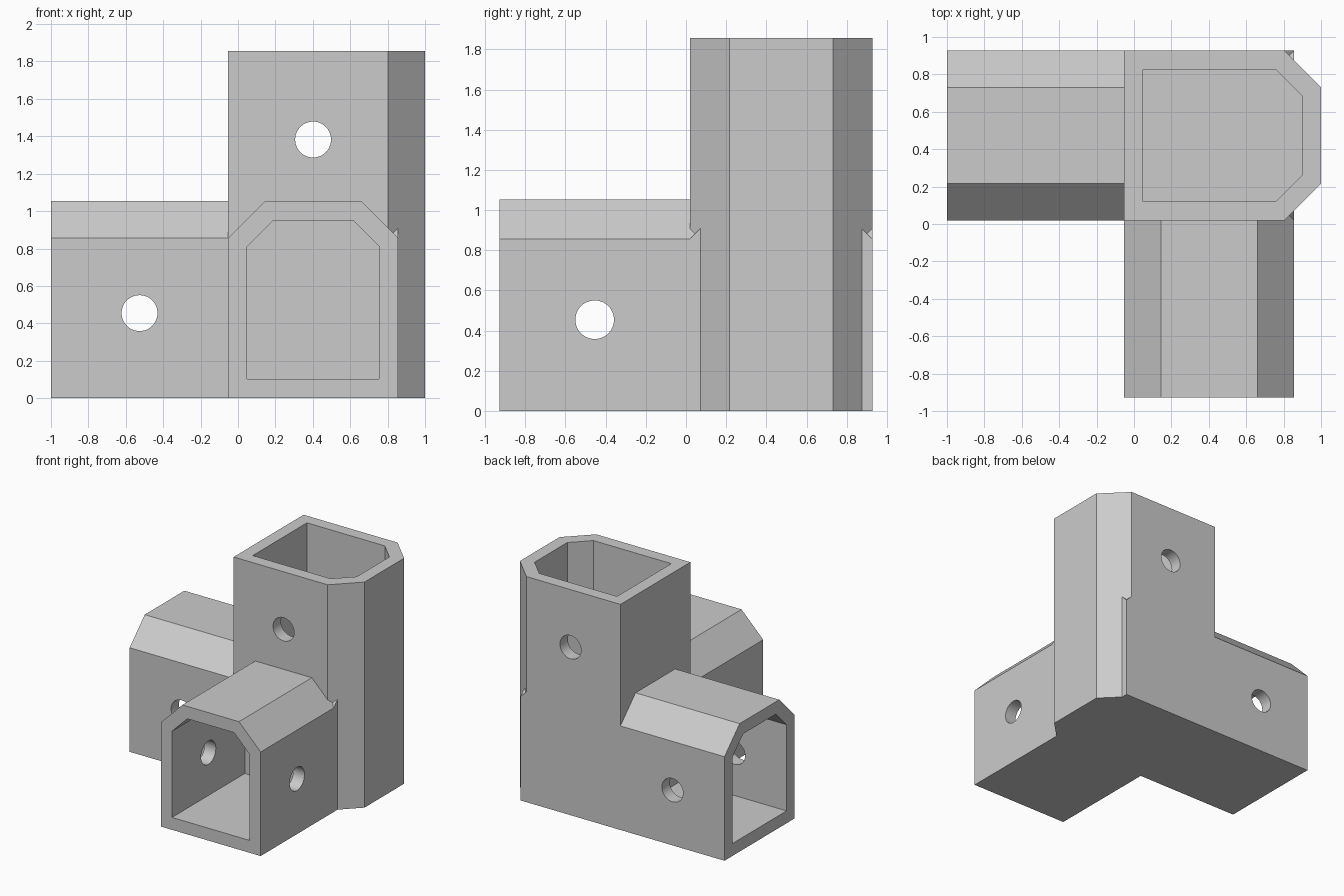
import bpy, bmesh
from mathutils import Vector

cube = bpy.data.objects.get("Cube")
if cube:
    bpy.data.objects.remove(cube, do_unlink=True)

# Shared sizes of the three identical square-tube sockets
WIDTH, HEIGHT, DEPTH = 0.909, 1.053, 0.947
WALL, HOLE_RADIUS = 0.102, 0.096
X0, Y0 = DEPTH - 1, DEPTH - 0.928      # inner corner of the joint
TOP = WIDTH + DEPTH

grey = bpy.data.materials.new("plain grey")
grey.use_nodes = True
colour = (0.6, 0.6, 0.6, 1)
grey.diffuse_color = colour
grey.node_tree.nodes["Principled BSDF"].inputs["Base Color"].default_value = colour


def prism(name, profile, t0, t1, place):
    """Extrude a (u, v) profile from t0 to t1, placed into model axes."""
    bm = bmesh.new()
    ends = [[bm.verts.new(place(u, v, t)) for u, v in profile] for t in (t0, t1)]
    bm.faces.new(ends[0])
    bm.faces.new(ends[1])
    n = len(profile)
    for i in range(n):
        j = (i + 1) % n
        bm.faces.new((ends[0][i], ends[0][j], ends[1][j], ends[1][i]))
    bmesh.ops.recalc_face_normals(bm, faces=bm.faces)
    mesh = bpy.data.meshes.new(name)
    bm.to_mesh(mesh)
    bm.free()
    mesh.materials.append(grey)
    obj = bpy.data.objects.new(name, mesh)
    bpy.context.collection.objects.link(obj)
    return obj


def outline(u0, v0, inset, c):
    """Rectangle with both corners on the far v side cut off."""
    a, b = u0 + inset, u0 + WIDTH - inset
    lo, hi = v0 + inset, v0 + HEIGHT - inset
    return [(a, lo), (b, lo), (b, hi - c), (b - c, hi), (a + c, hi), (a, hi - c)]


def drill(name, centre, axis):
    """Round cutter that passes through both walls of a socket."""
    bm = bmesh.new()
    bmesh.ops.create_cone(bm, cap_ends=True, segments=48, radius1=HOLE_RADIUS,
                          radius2=HOLE_RADIUS, depth=WIDTH + 0.1)
    turn = Vector((0, 0, 1)).rotation_difference(Vector(axis)).to_matrix()
    bmesh.ops.rotate(bm, verts=bm.verts, matrix=turn)
    bmesh.ops.translate(bm, verts=bm.verts, vec=centre)
    mesh = bpy.data.meshes.new(name)
    bm.to_mesh(mesh)
    bm.free()
    mesh.materials.append(grey)
    obj = bpy.data.objects.new(name, mesh)
    bpy.context.collection.objects.link(obj)
    return obj


def combine(target, tool, operation):
    """Apply a boolean and discard the tool."""
    bpy.context.view_layer.objects.active = target
    mod = target.modifiers.new(operation, "BOOLEAN")
    mod.operation, mod.object, mod.solver = operation, tool, "EXACT"
    bpy.ops.object.modifier_apply(modifier=mod.name)
    bpy.data.objects.remove(tool, do_unlink=True)


# Each arm: name, axis mapping, profile origin, open end, closed end, far end of block
arms = [
    ("front", lambda u, v, t: (u, t, v), X0, 0, Y0 - DEPTH, Y0, Y0 + WIDTH),
    ("side", lambda u, v, t: (t, u, v), Y0, 0, X0 - DEPTH, X0, X0 + WIDTH),
    ("upright", lambda u, v, t: (v, u, t), Y0, X0, TOP, WIDTH, 0),
]

# Outer body: the three arms run through the shared corner block
bodies = [prism(name + "_arm", outline(u, v, 0, 0.197), mouth, far, place)
          for name, place, u, v, mouth, floor, far in arms]
connector = bodies[0]
for body in bodies[1:]:
    combine(connector, body, "UNION")

# Tube sockets
for name, place, u, v, mouth, floor, far in arms:
    outside = mouth + (0.1 if mouth > floor else -0.1)
    socket = prism(name + "_socket", outline(u, v, WALL, 0.14), outside, floor, place)
    combine(connector, socket, "DIFFERENCE")

# Screw holes halfway along each socket
half = WIDTH / 2
holes = [
    ("front_hole", (X0 + half, Y0 - DEPTH / 2, half), (1, 0, 0)),
    ("side_hole", (X0 - DEPTH / 2, Y0 + half, half), (0, 1, 0)),
    ("upright_hole", (X0 + half, Y0 + half, TOP - DEPTH / 2), (0, 1, 0)),
]
for hole in holes:
    combine(connector, drill(*hole), "DIFFERENCE")

connector.name = "corner_connector"
bpy.ops.object.select_all(action="DESELECT")
connector.select_set(True)
bpy.context.view_layer.objects.active = connector
bpy.ops.object.shade_smooth_by_angle(angle=0.5)
